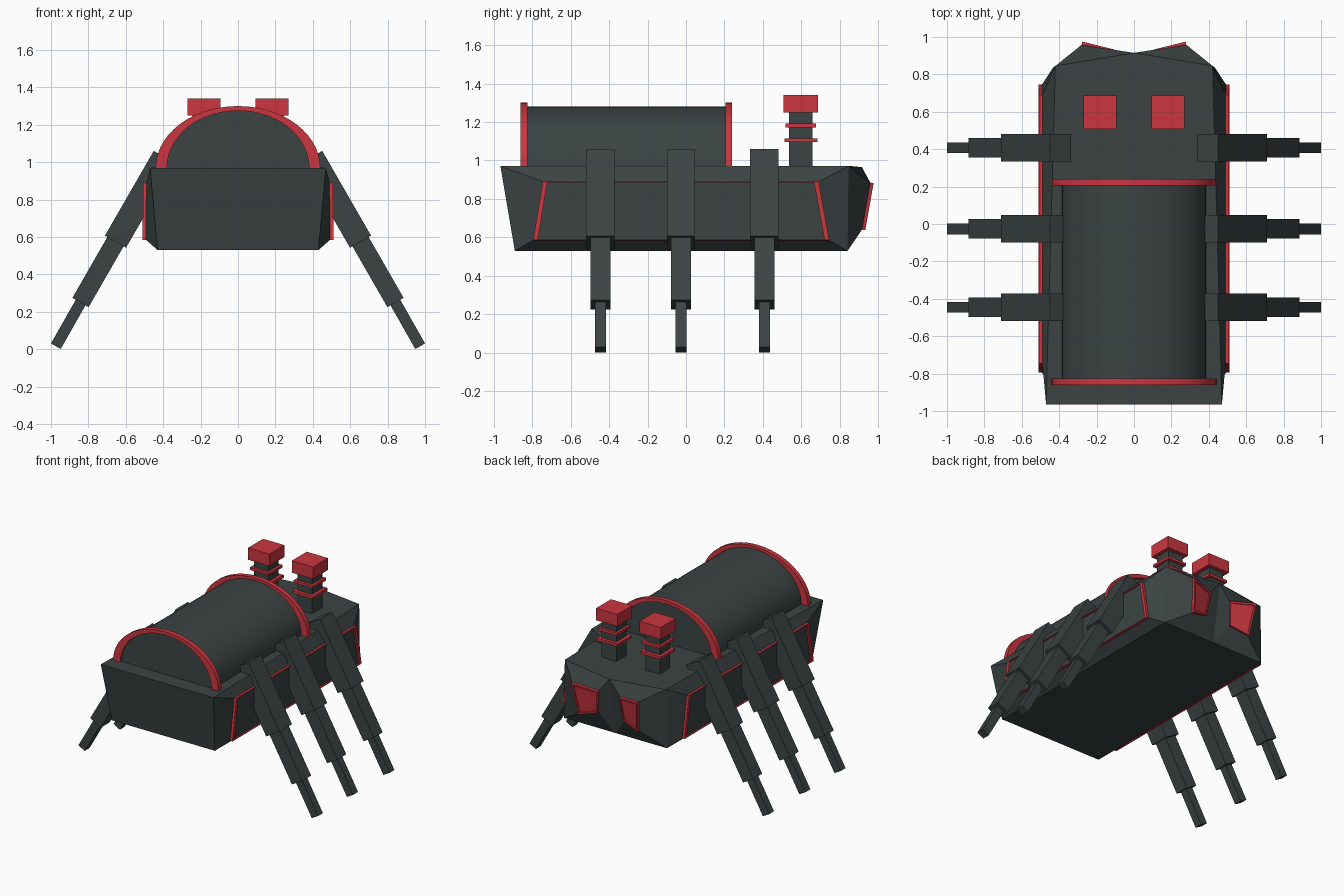
import bpy, bmesh, math
from mathutils import Vector, Matrix
from mathutils.geometry import normal

if "Cube" in bpy.data.objects:
    bpy.data.objects.remove(bpy.data.objects["Cube"])


def material(name, rgb):
    m = bpy.data.materials.new(name)
    m.diffuse_color = (*rgb, 1)
    m.use_nodes = True
    m.node_tree.nodes["Principled BSDF"].inputs["Base Color"].default_value = m.diffuse_color
    return m


DARK = material("dark grey metal", (0.045, 0.057, 0.057))
RED = material("red trim", (0.6, 0.037, 0.05))


def finish(name, bm, *mats):
    bmesh.ops.recalc_face_normals(bm, faces=bm.faces)
    me = bpy.data.meshes.new(name)
    bm.to_mesh(me)
    bm.free()
    for m in mats:
        me.materials.append(m)
    ob = bpy.data.objects.new(name, me)
    bpy.context.collection.objects.link(ob)
    return ob


def box(name, centre, size, mat, tilt=0.0):
    bm = bmesh.new()
    m = (Matrix.Translation(centre) @ Matrix.Rotation(tilt, 4, 'Y')
         @ Matrix.Diagonal((*size, 1)))
    bmesh.ops.create_cube(bm, size=1, matrix=m)
    return finish(name, bm, mat)


def panel(name, pts, thick, scale, recess, inner_mat):
    """Raised rim around a recessed inner face."""
    pts = [Vector(p) for p in pts]
    mid = sum(pts, Vector()) / len(pts)
    n = normal(pts)
    if n.dot(Vector((mid.x, mid.y, 0))) < 0:
        n = -n
    inner = [mid + (p - mid) * scale for p in pts]
    bm = bmesh.new()
    loops = [[bm.verts.new(p + n * d) for p in ring] for ring, d in
             ((pts, -0.005), (pts, thick), (inner, thick), (inner, thick - recess))]
    k = len(pts)
    for a, b in zip(loops, loops[1:]):
        for i in range(k):
            j = (i + 1) % k
            bm.faces.new((a[i], a[j], b[j], b[i]))
    bm.faces.new(loops[0])
    bm.faces.new(loops[-1]).material_index = 1
    return finish(name, bm, RED, inner_mat)


# Corner points of one half of the hull
HULL = {
    "T0": (0.47, -0.965, 0.97), "T1": (0.42, 0.845, 0.972), "TF": (0, -0.965, 0.97),
    "TC": (0, 0.915, 0.965), "B0": (0.43, -0.89, 0.53), "B1": (0.43, 0.84, 0.53),
    "BF": (0, -0.89, 0.53), "BC": (0, 0.84, 0.53),
    "a": (0.492, -0.795, 0.585), "b": (0.492, 0.745, 0.585),
    "c": (0.49, 0.69, 0.89), "d": (0.49, -0.745, 0.89),
    "e": (0.28, 0.958, 0.885), "f": (0.25, 0.915, 0.64),
    "g": (0.11, 0.885, 0.68), "h": (0.09, 0.91, 0.855),
}
FACES = ["T0 T1 c d", "T1 B1 b c", "B1 B0 a b", "B0 T0 d a", "a b c d",
         "TC T1 e h", "T1 B1 f e", "B1 BC g f", "BC TC h g", "e f g h",
         "TF T0 T1 TC", "BF B0 B1 BC", "TF T0 B0 BF"]


def pt(key, s):
    x, y, z = HULL[key]
    return (x * s, y, z)


# Faceted hull, both halves welded along the middle
bm = bmesh.new()
for s in (1, -1):
    verts = {k: bm.verts.new(pt(k, s)) for k in HULL}
    for f in FACES:
        bm.faces.new([verts[k] for k in f.split()])
bmesh.ops.remove_doubles(bm, verts=bm.verts, dist=0.0005)
finish("hull", bm, DARK)


def arch(name, y0, y1, rx, rz, mat, inner=None, steps=28):
    """Half-ellipse solid, or half ring when an inner size is given."""
    def curve(a, b):
        return [(a * math.cos(math.pi * i / steps), 0.97 + b * math.sin(math.pi * i / steps))
                for i in range(steps + 1)]
    bm = bmesh.new()
    outer = curve(rx, rz)
    ends = []
    for y in (y0, y1):
        o = [bm.verts.new((x, y, z)) for x, z in outer]
        i = [bm.verts.new((x, y, z)) for x, z in curve(*inner)] if inner else None
        if i:
            for k in range(steps):
                bm.faces.new((o[k], o[k + 1], i[k + 1], i[k]))
            o = o + i[::-1]
        else:
            bm.faces.new(o)
        ends.append(o)
    a, b = ends
    for k in range(len(a)):
        j = (k + 1) % len(a)
        bm.faces.new((a[k], a[j], b[j], b[k]))
    ob = finish(name, bm, mat)
    bpy.context.view_layer.objects.active = ob
    ob.select_set(True)
    bpy.ops.object.shade_smooth_by_angle(angle=math.radians(30))
    ob.select_set(False)


# Barrel roof with a red hoop at each end
arch("barrel_roof", -0.845, 0.225, 0.385, 0.31, DARK)
arch("front_hoop", -0.86, -0.825, 0.44, 0.33, RED, (0.38, 0.305))
arch("back_hoop", 0.205, 0.24, 0.44, 0.33, RED, (0.38, 0.305))

# Leg joints along one sloping line: start, end, thickness
SEGMENTS = [("upper", (0.394, 1.028), (0.655, 0.575), 0.13, 0.148),
            ("middle", (0.62, 0.636), (0.842, 0.25), 0.10, 0.105),
            ("lower", (0.81, 0.305), (0.974, 0.016), 0.06, 0.058)]

for s, side in ((1, "right"), (-1, "left")):
    # Framed side panel and back window
    panel(side + "_side_panel", [pt(k, s) for k in "abcd"], 0.018, 0.967, 0.012, DARK)
    panel(side + "_back_window", [pt(k, s) for k in "efgh"], 0.018, 0.86, 0.008, RED)

    # Chimney with two fins and a cap
    x, y = 0.182 * s, 0.597
    box(side + "_chimney", (x, y, 1.11), (0.122, 0.122, 0.30), DARK)
    for i, (z, w) in enumerate(((1.105, 0.172), (1.182, 0.16))):
        box(f"{side}_chimney_fin_{i + 1}", (x, y, z), (w, w, 0.02), RED)
    box(side + "_chimney_cap", (x, y, 1.295), (0.178, 0.178, 0.09), RED)

    # Three telescoping legs
    for i, ly in enumerate((-0.445, -0.026, 0.408)):
        for part, p, q, w, t in SEGMENTS:
            dx, dz = q[0] - p[0], q[1] - p[1]
            box(f"{side}_leg_{i + 1}_{part}",
                (s * (p[0] + q[0]) / 2, ly, (p[1] + q[1]) / 2),
                (w, t, math.hypot(dx, dz)), DARK, s * math.atan2(dx, dz))
